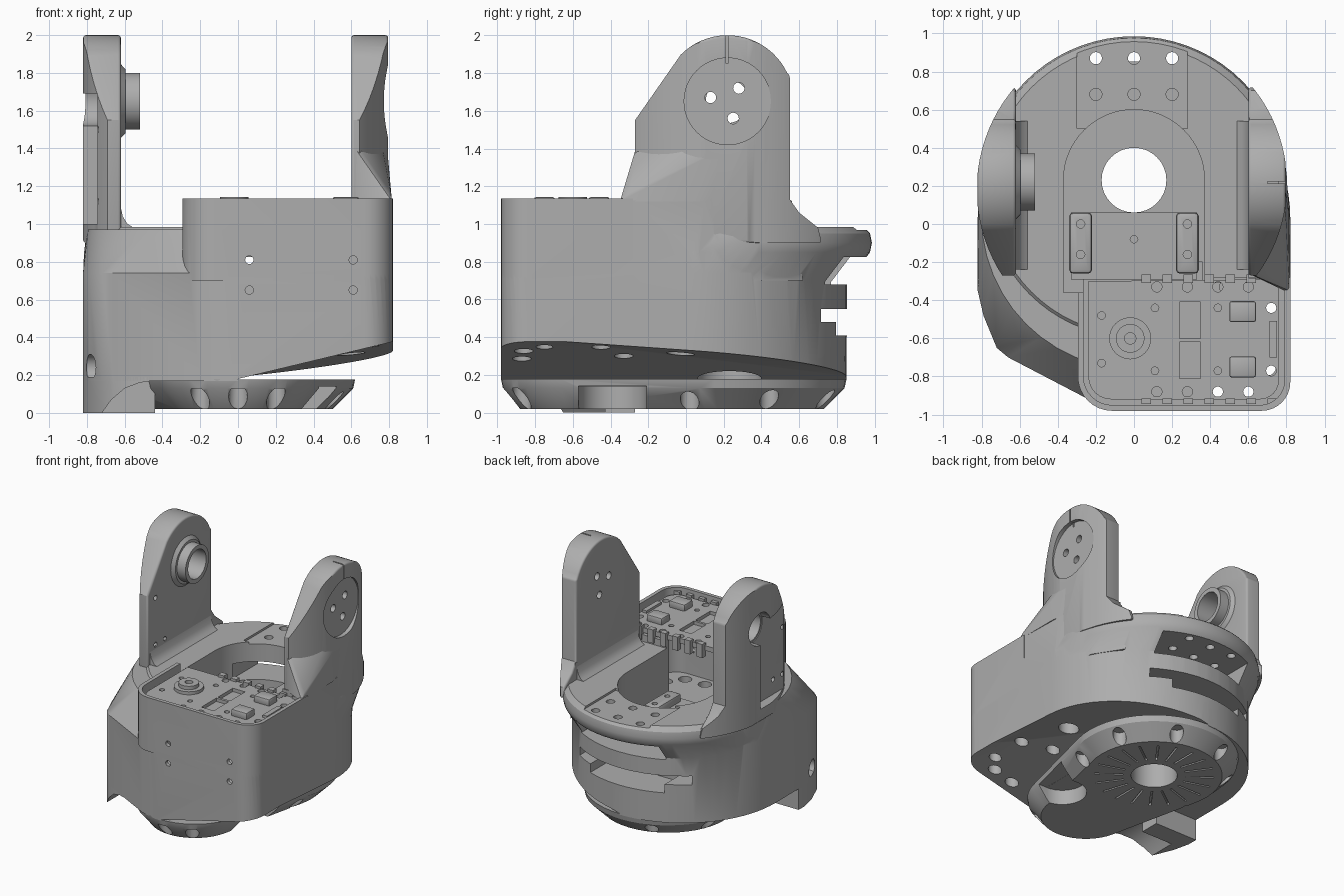
import bpy, bmesh
from math import sin, cos, pi, radians

if "Cube" in bpy.data.objects:
    bpy.data.objects.remove(bpy.data.objects["Cube"], do_unlink=True)

GREY = bpy.data.materials.new("plain grey")
GREY.use_nodes = True
GREY.diffuse_color = (0.42, 0.42, 0.42, 1)
GREY.node_tree.nodes["Principled BSDF"].inputs["Base Color"].default_value = (0.42, 0.42, 0.42, 1)


def finish(name, bm):
    bmesh.ops.recalc_face_normals(bm, faces=bm.faces[:])
    me = bpy.data.meshes.new(name)
    bm.to_mesh(me)
    bm.free()
    me.materials.append(GREY)
    ob = bpy.data.objects.new(name, me)
    bpy.context.scene.collection.objects.link(ob)
    return ob


def prism(name, pts, axis, lo, hi):
    """Extrude a flat outline along one axis."""
    place = {"x": lambda u, v, w: (w, u, v), "y": lambda u, v, w: (u, w, v),
             "z": lambda u, v, w: (u, v, w)}[axis]
    bm = bmesh.new()
    rings = [[bm.verts.new(place(u, v, w)) for u, v in pts] for w in (lo, hi)]
    n = len(pts)
    for ring in rings:
        bm.faces.new(ring)
    for i in range(n):
        j = (i + 1) % n
        bm.faces.new((rings[0][i], rings[0][j], rings[1][j], rings[1][i]))
    return finish(name, bm)


def arc(cx, cy, r, start=0, end=360, n=48):
    full = end - start == 360
    steps = n if full else n + 1
    return [(cx + r * cos(radians(start + (end - start) * i / n)),
             cy + r * sin(radians(start + (end - start) * i / n))) for i in range(steps)]


def cyl(name, axis, u, v, r, lo, hi, n=32):
    return prism(name, arc(u, v, r, n=n), axis, lo, hi)


def box(name, x0, x1, y0, y1, z0, z1):
    return prism(name, [(x0, y0), (x1, y0), (x1, y1), (x0, y1)], "z", z0, z1)


def hull(name, layers):
    """Convex skin around outlines placed at several heights."""
    bm = bmesh.new()
    for pts, z in layers:
        for x, y in pts:
            bm.verts.new((x, y, z))
    bmesh.ops.convex_hull(bm, input=bm.verts[:])
    junk = [v for v in bm.verts if not v.link_faces]
    bmesh.ops.delete(bm, geom=junk, context="VERTS")
    bmesh.ops.dissolve_limit(bm, angle_limit=0.01, verts=bm.verts[:], edges=bm.edges[:])
    return finish(name, bm)


def bake(ob):
    dg = bpy.context.evaluated_depsgraph_get()
    me = bpy.data.meshes.new_from_object(ob.evaluated_get(dg))
    ob.modifiers.clear()
    ob.data = me
    return ob


def combine(ob, others, op="DIFFERENCE"):
    for other in others:
        mod = ob.modifiers.new("bool", "BOOLEAN")
        mod.operation, mod.solver, mod.object = op, "EXACT", other
    bake(ob)
    for other in others:
        bpy.data.objects.remove(other, do_unlink=True)
    return ob


def soften(ob, width, segments=3):
    mod = ob.modifiers.new("bevel", "BEVEL")
    mod.width, mod.segments, mod.limit_method = width, segments, "ANGLE"
    mod.angle_limit = radians(50)
    return bake(ob)


# Main shell: wide lower outline, flared deck, raised tray block, shoulder under the right arm
front_left = [(-.82, -.35), (-.79, -.48), (-.72, -.65), (-.66, -.7), (-.2, -.94), (-.05, -.98)]
lower = arc(0, .03, .82, 0, 180, 40) + front_left + arc(.67, -.83, .15, -90, 0, 8)
body = hull("body_shell", [(lower, .17), (lower, .74), (arc(0, .04, .815), .85), (arc(0, .04, .8), .97)])
deck = hull("deck", [(arc(0, .03, .8, n=72), .66), (arc(0, .18, .795, n=72), .85), (arc(0, .18, .805, n=72), .9),
                     (arc(0, .18, .795, n=72), .95), (arc(0, .18, .76, n=72), .985)])
tray = [(-.295, -.28)] + arc(-.115, -.8, .18, 180, 270, 8) + arc(.67, -.83, .15, 270, 360, 8) + [(.82, -.28)]
shoulder = hull("shoulder", [([(.6, -.285), (.818, -.285), (.818, .05), (.74, .4), (.6, .62)], .7),
                             ([(.6, -.285), (.815, -.285), (.805, .1), (.73, .4), (.6, .56)], 1.125)])
combine(body, [deck, prism("tray_block", tray, "z", .7, 1.135), shoulder], "UNION")

# Pocket, centre bore, hollow under the board, rear slots and sloping underside
pocket = [(-.37, -.36), (.37, -.36)] + arc(0, .23, .37, 0, 180, 32)
recess = [(-.265, -.2)] + arc(-.115, -.8, .15, 180, 270, 8) + arc(.66, -.82, .13, 270, 360, 8)
cutters = [
    prism("cut", pocket, "z", .57, 1.3),
    cyl("cut", "z", 0, .23, .17, 0, .8),
    prism("cut", recess + [(.79, -.287), (.6, -.287), (.6, -.2)], "z", 1.04, 1.3),
    prism("cut", recess + [(.79, -.31), (.36, -.31), (.36, -.2)], "z", .45, 1.06),
    box("cut", -.36, .42, .4, 1.2, .68, .825),
    box("cut", -.52, .45, .5, 1.2, .48, .55),
    box("cut", -.35, .3, .55, 1.2, .41, .49),
    box("cut", -.3, .28, .5, 1.2, .968, 1.1),
    hull("cut", [([(0, -1.2), (0, 1)], .18), ([(1, -1)], .42), ([(1, 1)], .28),
                 ([(0, -1.2), (0, 1), (1, -1.2), (1, 1)], 0)]),
]
for x in (-.2, 0, .2):
    cutters += [cyl("cut", "z", x, y, .032, .75, 1.1, 16) for y in (.68, .87)]
for x in (.06, .61):
    cutters += [cyl("cut", "y", x, z, .022, -1.1, -.93, 16) for z in (.65, .81)]
for x, y, r in ((.44, -.87, .05), (.61, -.86, .05), (.7, -.75, .045), (.7, -.45, .05),
                (.5, -.33, .05), (.6, -.03, .075)):
    cutters.append(cyl("cut", "z", x, y, r, .1, .5, 20))
cutters.append(cyl("cut", "x", -.5, .24, .07, -1, -.7, 24))
combine(body, cutters)

# Front foot under the left-hand corner
foot = prism("foot", [(-.9, 0), (-.72, 0), (-.67, .07), (-.6, .13), (-.52, .16), (-.42, .175),
                      (-.42, .22), (-.9, .22)], "y", -.8, -.4)
combine(foot, [box("foot_back", -.9, -.44, -.43, -.27, 0, .22)], "UNION")
combine(foot, [prism("trim", lower, "z", -.1, .19)], "INTERSECT")

# Base: vented round plate running into a narrower front lobe, with a side notch
plate = hull("base_plate", [(arc(0, .23, .5) + arc(0, -.55, .33), .02),
                            (arc(0, .23, .61) + arc(0, -.55, .42), .13),
                            (arc(0, .23, .62) + arc(0, -.55, .43), .178)])
cuts = [cyl("cut", "z", 0, .23, .17, -.1, .4), cyl("cut", "z", .36, -.39, .18, -.1, .14),
        box("cut", .36, .8, -.57, -.21, -.1, .141)]
for i in (0, 1, 2, 3, 4, 7):
    a = pi / 8 + i * pi / 4
    cuts.append(cyl("cut", "z", .55 * cos(a), .23 + .55 * sin(a), .05, -.1, .13, 16))
cuts += [cyl("cut", "z", x, y, .05, -.1, .13, 16) for x, y in ((0, -.93), (.2, -.87), (-.2, -.87))]
for i in range(20):
    a = i * pi / 10
    dx, dy = cos(a), sin(a)
    w = .007
    cuts.append(prism("cut", [(r * dx - s * dy, .23 + r * dy + s * dx) for r, s in
                              ((.23, -w), (.44, -w), (.44, w), (.23, w))], "z", -.1, .04))
combine(plate, cuts)

# Upright arms share one side profile
side = ([(.72, .9), (.7, .98), (.6, 1.06), (.55, 1.13), (.55, 1.79)] + arc(.22, 1.65, .35, 25, 135, 20)
        + [(-.27, 1.55), (-.27, .9)])


def arm(name, x0, x1, cy, r):
    ob = soften(prism(name, side, "x", x0, x1), .03)
    return combine(ob, [cyl("trim", "z", 0, cy, r, .5, 2.5, 96)], "INTERSECT")


right_arm = arm("right_arm", .6, .795, .21, .803)
cuts = [cyl("cut", "x", .22, 1.65, .23, .762, 1, 48), box("cut", .7, 1, .212, .222, 1.85, 2.1)]
cuts += [cyl("cut", "x", y, z, .03, .4, 1, 16) for y, z in ((.13, 1.67), (.28, 1.72), (.25, 1.56))]
combine(right_arm, cuts)
hull("right_web", [([(.79, -.35), (.815, -.35), (.814, .05), (.73, .42), (.62, .54), (.62, -.27)], 1.12),
                   ([(.79, -.31), (.808, -.3), (.8, .1)], 1.17),
                   ([(.62, -.266), (.645, -.25), (.765, .0), (.79, .2), (.72, .54)], 1.4)])

left_arm = arm("left_arm", -.82, -.62, .18, .825)
flare = hull("boss_flare", [(arc(0, 0, .2), 0), (arc(0, 0, .17), .03)])
flare.rotation_euler = (0, pi / 2, 0)
flare.location = (-.625, .22, 1.65)
combine(left_arm, [flare, cyl("boss", "x", .22, 1.65, .15, -.68, -.52, 48)], "UNION")
cuts = [cyl("cut", "x", .22, 1.65, .115, -.76, -.4, 40), cyl("cut", "x", .22, 1.65, .13, -1, -.74, 40),
        box("cut", -1, -.745, -.6, .22, 1, 1.69)]
cuts += [cyl("cut", "x", y, z, .02, -1, -.5, 12) for y, z in ((-.05, 1.12), (-.17, 1.12), (-.17, 1.5))]
combine(left_arm, cuts)

# Fillets where the arms meet the deck
for name, s, x in (("left_fillet", -1, -.625), ("right_fillet", 1, .605)):
    prism(name, [(x, .97), (x - s * .09, .97), (x - s * .04, 1.0), (x - s * .015, 1.04), (x, 1.11)],
          "y", -.24, .54)

# Ledge and mounting pads inside the pocket
ledge = box("ledge", -.33, .33, -.29, .06, .5, .61)
combine(ledge, [cyl("cut", "z", 0, -.08, .02, .58, 1, 12)])
for name, x in (("left_pad", -.28), ("right_pad", .28)):
    pad = soften(box(name, x - .06, x + .06, -.26, .06, .55, .67), .02, 2)
    combine(pad, [cyl("cut", "z", x, y, .022, .62, 1, 12) for y in (0, -.16)])

# Board with rim teeth, chips, ring and holes
outline = [(-.24, -.3)] + arc(-.12, -.8, .12, 180, 270, 6) + arc(.66, -.82, .1, 270, 360, 6) + [(.76, -.29)]
board = prism("board", outline, "z", 1.05, 1.09)
cuts = [box("cut", .24, .35, y, y + .19, 1.063, 1.2) for y in (-.6, -.81)]
spots = [(x, y, .027) for x in (.12, .28, .44, .6) for y in (-.33, -.88)]
spots += [(x, y, .02) for x in (.11, .44) for y in (-.44, -.77)]
spots += [(-.17, -.48, .02), (-.17, -.73, .02), (.72, -.44, .027), (.72, -.77, .027)]
cuts += [cyl("cut", "z", x, y, r, 1.0, 1.2, 14) for x, y, r in spots]
combine(board, cuts)
for i in range(7):
    x = .04 + i * .11
    box("rear_tooth", x, x + .05, -.31, -.265, 1.0, 1.11)
    box("front_tooth", x, x + .05, -.945, -.915, 1.06, 1.11)
for y in (-.46, -.75):
    soften(box("chip", .5, .64, y - .055, y + .055, 1.08, 1.143), .012, 2)
box("side_connector", .71, .75, -.7, -.51, 1.08, 1.11)
ring = cyl("ring", "z", -.02, -.6, .11, 1.08, 1.115)
combine(ring, [cyl("ring_top", "z", -.02, -.6, .075, 1.1, 1.143)], "UNION")
combine(ring, [cyl("cut", "z", -.02, -.6, .03, 1.1, 1.3, 20)])

# Smooth round surfaces, keep hard edges
for ob in bpy.context.scene.collection.objects:
    if ob.type == "MESH":
        ob.select_set(True)
        bpy.context.view_layer.objects.active = ob
bpy.ops.object.shade_smooth_by_angle(angle=radians(32))
